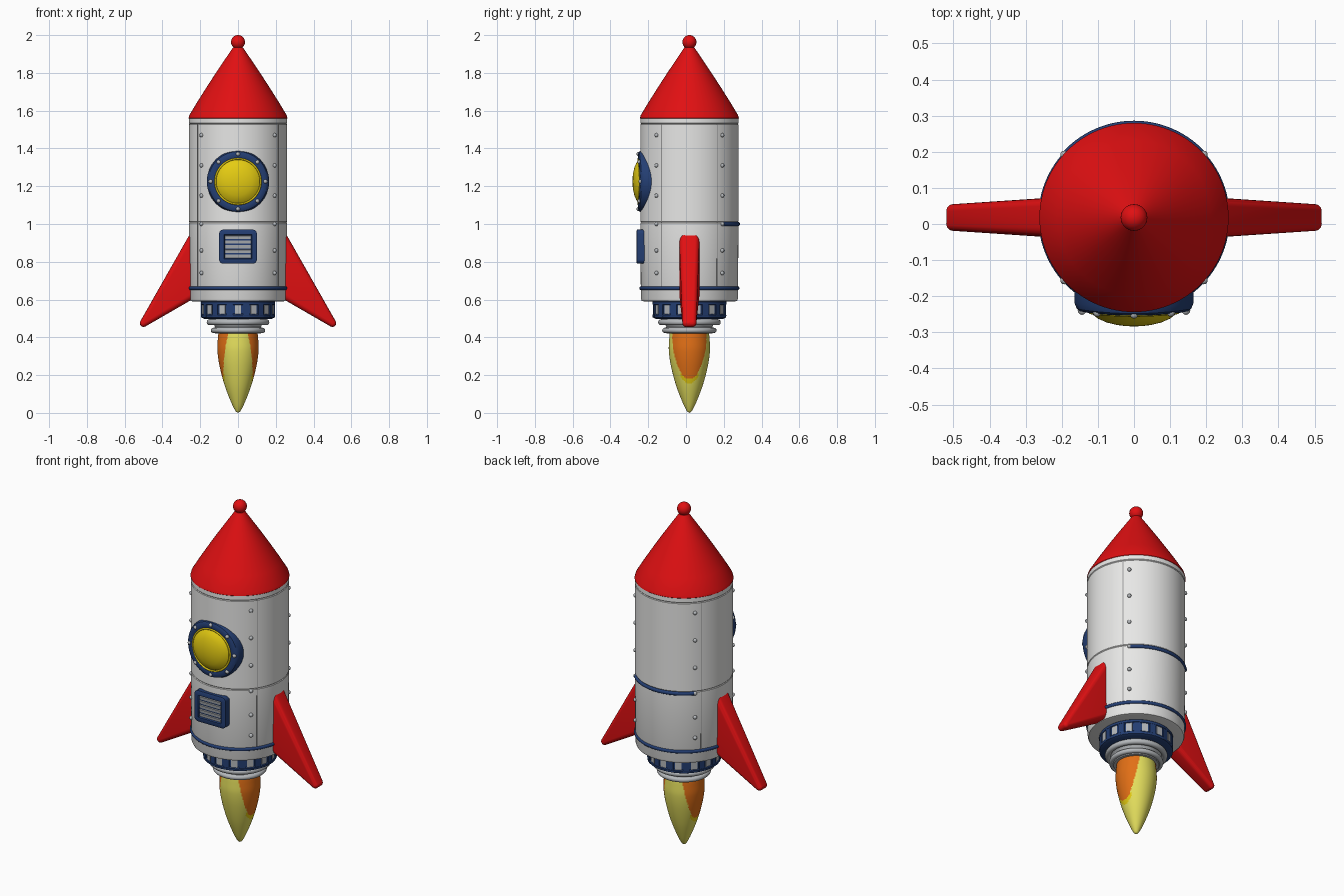
import bpy, bmesh, math
from math import sin, cos, radians, pi, hypot, atan2, degrees
from mathutils import Matrix, Vector

cube = bpy.data.objects.get("Cube")
if cube:
    bpy.data.objects.remove(cube, do_unlink=True)

AXIS = Vector((0, 0.018, 0))   # centre line of the hull
HULL_R = 0.26


def material(name, r, g, b):
    m = bpy.data.materials.new(name)
    m.use_nodes = True
    m.diffuse_color = (r, g, b, 1)
    node = next(n for n in m.node_tree.nodes if n.type == "BSDF_PRINCIPLED")
    node.inputs["Base Color"].default_value = (r, g, b, 1)
    node.inputs["Roughness"].default_value = 0.5
    return m


white = material("hull_white", 0.8, 0.8, 0.79)
red = material("bright_red", 0.75, 0.005, 0.006)
blue = material("navy_blue", 0.017, 0.048, 0.17)
gold = material("window_gold", 0.78, 0.6, 0.006)
yellow = material("flame_yellow", 0.78, 0.74, 0.11)
orange = material("flame_orange", 0.76, 0.16, 0.008)
metal = material("metal_grey", 0.46, 0.48, 0.5)
seam = material("seam_grey", 0.32, 0.32, 0.32)


def finish(bm, name, *mats, angle=35, loc=AXIS, rot=(0, 0, 0)):
    bmesh.ops.recalc_face_normals(bm, faces=bm.faces)
    mesh = bpy.data.meshes.new(name)
    bm.to_mesh(mesh)
    bm.free()
    for m in mats:
        mesh.materials.append(m)
    ob = bpy.data.objects.new(name, mesh)
    ob.location, ob.rotation_euler = loc, rot
    bpy.context.collection.objects.link(ob)
    bpy.ops.object.select_all(action="DESELECT")
    ob.select_set(True)
    bpy.context.view_layer.objects.active = ob
    bpy.ops.object.shade_smooth_by_angle(angle=radians(angle))
    return ob


def lathe(profile, steps=96):
    """Spin (radius, height) points around z."""
    bm = bmesh.new()
    vs = [bm.verts.new((r, 0, z)) for r, z in profile]
    es = [bm.edges.new(p) for p in zip(vs, vs[1:])]
    bmesh.ops.spin(bm, geom=vs + es, axis=(0, 0, 1), cent=(0, 0, 0),
                   angle=2 * pi, steps=steps)
    bmesh.ops.remove_doubles(bm, verts=bm.verts, dist=1e-5)
    return bm


def ring(radius, z, thick, flat=1.0, n=12):
    """Closed ring with an oval section."""
    return lathe([(radius + thick * cos(2 * pi * i / n),
                   z + thick * flat * sin(2 * pi * i / n)) for i in range(n + 1)])


def add_box(bm, size, matrix):
    bmesh.ops.create_cube(bm, size=1, matrix=matrix @ Matrix.Diagonal((*size, 1)))


def add_ball(bm, pos, r):
    bmesh.ops.create_uvsphere(bm, u_segments=12, v_segments=8, radius=r,
                              matrix=Matrix.Translation(pos))


def around(az, r, z):
    """Frame on the hull wall whose x points outward."""
    return Matrix.Rotation(az, 4, "Z") @ Matrix.Translation((r, 0, z))


# Hull with shallow panel grooves
hull = [(0, 0.59), (0.24, 0.59), (0.252, 0.593), (0.257, 0.605)]
for z in (1.01, 1.53):
    hull += [(HULL_R, z - 0.004), (HULL_R - 0.003, z), (HULL_R, z + 0.004)]
hull += [(HULL_R, 1.56), (0, 1.56)]
finish(lathe(hull), "hull", white)
finish(ring(0.257, 0.66, 0.008, 1.2), "lower_band", blue)

# Nose cone and tip
finish(lathe([(0, 1.553), (0.255, 1.553), (0.262, 1.56), (0.258, 1.575), (0.213, 1.65),
              (0.165, 1.726), (0.117, 1.8), (0.07, 1.87), (0.026, 1.935), (0, 1.94)]),
       "nose_cone", red)
bm = bmesh.new()
bmesh.ops.create_uvsphere(bm, u_segments=32, v_segments=16, radius=0.037,
                          matrix=Matrix.Translation((0, 0, 1.963)))
finish(bm, "nose_ball", red)

# Rivet columns and vertical seams on four sides
rivets, seams = bmesh.new(), bmesh.new()
for sx in (1, -1):
    for sy in (1, -1):
        az = atan2(sy * sin(radians(42)), sx * cos(radians(42)))
        for z in (1.47, 1.31, 1.15, 1.0, 0.86, 0.74):
            add_ball(rivets, around(az, HULL_R, z).translation, 0.011)
        az = atan2(sy * sin(radians(34.5)), sx * cos(radians(34.5)))
        add_box(seams, (0.003, 0.004, 0.86), around(az, HULL_R - 0.001, 1.1))
finish(rivets, "hull_rivets", metal)
finish(seams, "hull_seams", seam)

# Raised strip on the back
path = bpy.data.curves.new("back_strip", "CURVE")
path.dimensions = "3D"
path.bevel_depth, path.bevel_resolution, path.use_fill_caps = 0.011, 3, True
line = path.splines.new("POLY")
line.points.add(40)
for i, p in enumerate(line.points):
    a = radians(43 + 94 * i / 40)
    p.co = (0.257 * cos(a), 0.257 * sin(a), 1.0, 1)
path.materials.append(blue)
strip = bpy.data.objects.new("back_strip", path)
strip.location = AXIS
bpy.context.collection.objects.link(strip)

# Porthole: bowed flange, rim, domed glass and bolts, facing the front
PORT = dict(loc=(0, 0, 1.225), rot=(pi / 2, 0, 0))


def bow(bm):
    for v in bm.verts:
        v.co.z -= 0.5 * v.co.x ** 2
    return bm


finish(bow(lathe([(0.16, 0.14), (0.165, 0.15), (0.165, 0.232), (0.158, 0.248),
                  (0.148, 0.253), (0.13, 0.254), (0.12, 0.25), (0.115, 0.235)])),
       "porthole_flange", blue, **PORT)
finish(bow(ring(0.12, 0.252, 0.005)), "porthole_rim", gold, **PORT)
finish(lathe([(0.119, 0.235), (0.115, 0.25), (0.1, 0.262), (0.075, 0.273),
              (0.045, 0.28), (0.02, 0.283), (0, 0.2835)]),
       "porthole_glass", gold, **PORT)
bm = bmesh.new()
for i in range(8):
    a = i * pi / 4
    add_ball(bm, (0.145 * cos(a), 0.145 * sin(a), 0.251), 0.011)
finish(bow(bm), "porthole_bolts", metal, **PORT)

# Vent: rounded plate with an inset opening and slats
bm = bmesh.new()
add_box(bm, (0.2, 0.05, 0.18), Matrix.Translation((0, -0.234, 0.88)))
upright = [e for e in bm.edges if abs(e.verts[0].co.y - e.verts[1].co.y) > 0.04]
bmesh.ops.bevel(bm, geom=upright, offset=0.022, segments=5, profile=0.5, affect="EDGES")
bm.normal_update()
front = [f for f in bm.faces if f.normal.y < -0.9]
bmesh.ops.inset_region(bm, faces=front, thickness=0.006, depth=0.003)
bmesh.ops.inset_region(bm, faces=front, thickness=0.02, depth=0)
bmesh.ops.inset_region(bm, faces=front, thickness=0.004, depth=-0.009)
finish(bm, "vent_frame", blue, loc=(0, 0, 0))
bm = bmesh.new()
for i in range(5):
    add_box(bm, (0.135, 0.008, 0.017),
            Matrix.Translation((0, -0.254, 0.83 + 0.025 * i)) @ Matrix.Rotation(0.2, 4, "X"))
finish(bm, "vent_slats", metal, loc=(0, 0, 0))

# Engine collar with light slots
finish(lathe([(0, 0.595), (0.19, 0.595), (0.196, 0.588), (0.196, 0.575), (0.19, 0.57),
              (0.19, 0.525), (0.196, 0.518), (0.194, 0.505), (0.18, 0.498), (0, 0.498)]),
       "engine_collar", blue)
slots, ribs = bmesh.new(), bmesh.new()
for i in range(14):
    a = -pi / 2 + i * 2 * pi / 14
    add_box(slots, (0.008, 0.034, 0.06), around(a, 0.188, 0.546))
    add_box(ribs, (0.014, 0.034, 0.08), around(a + pi / 14, 0.188, 0.546))
finish(slots, "collar_slots", metal)
finish(ribs, "collar_ribs", blue)

# Nozzle
finish(lathe([(0.15, 0.5), (0.15, 0.485), (0.128, 0.47), (0.122, 0.455),
              (0.13, 0.435), (0.12, 0.42), (0, 0.42)]), "nozzle", metal)
finish(ring(0.15, 0.48, 0.016), "nozzle_ring_upper", metal)
finish(ring(0.13, 0.437, 0.014), "nozzle_ring_lower", metal)

# Flame: finely ringed so its side tongues can be coloured by angle and height
outline = [(0, 0), (0.012, 0.008), (0.038, 0.06), (0.072, 0.15), (0.098, 0.25),
           (0.109, 0.33), (0.107, 0.39), (0.103, 0.43)]


def flame_radius(z):
    """Smooth curve through the outline (Catmull-Rom slopes)."""
    for i in range(len(outline) - 1):
        (r0, z0), (r1, z1) = outline[i], outline[i + 1]
        if z <= z1:
            ra, za = outline[max(i - 1, 0)]
            rb, zb = outline[min(i + 2, len(outline) - 1)]
            h, t = z1 - z0, (z - z0) / (z1 - z0)
            m0, m1 = (r1 - ra) / (z1 - za) * h, (rb - r0) / (zb - z0) * h
            return ((2*t**3 - 3*t*t + 1) * r0 + (t**3 - 2*t*t + t) * m0
                    + (3*t*t - 2*t**3) * r1 + (t**3 - t*t) * m1)
    return outline[-1][0]


heights = [0.43 * (i / 70) ** 1.3 for i in range(71)]
bm = lathe([(max(flame_radius(z), 0), z) for z in heights] + [(0, 0.43)], 128)
for f in bm.faces:
    c = f.calc_center_median()
    a = degrees(atan2(abs(c.y), abs(c.x)))
    if c.z > 0.18 and a < 60 * ((c.z - 0.18) / 0.24) ** 0.35:
        f.material_index = 1
    elif c.z > 0.155 + 0.00003 * a * a and a < 33 and c.z < 0.21:
        f.material_index = 2
finish(bm, "flame", yellow, orange, gold, angle=60)

# Fins: hull of rounded corner pieces (x, z, rounding, straight half width)
for side, name in ((1, "left_fin"), (-1, "right_fin")):
    bm = bmesh.new()
    for x, z, r, half in ((0.174, 1.028, 0.03, 0.028), (0.215, 0.651, 0.03, 0.026),
                          (0.5, 0.475, 0.02, 0.017)):
        made = bmesh.ops.create_uvsphere(bm, u_segments=24, v_segments=12, radius=r)
        for v in made["verts"]:
            v.co.y += math.copysign(half, v.co.y)
            v.co.x = side * (v.co.x + x)
            v.co.z += z
    out = bmesh.ops.convex_hull(bm, input=bm.verts)
    spare = {g for g in out["geom_interior"] + out["geom_unused"]
             if isinstance(g, bmesh.types.BMVert)}
    bmesh.ops.delete(bm, geom=list(spare), context="VERTS")
    bmesh.ops.dissolve_limit(bm, angle_limit=radians(1), verts=bm.verts, edges=bm.edges)
    finish(bm, name, red)
